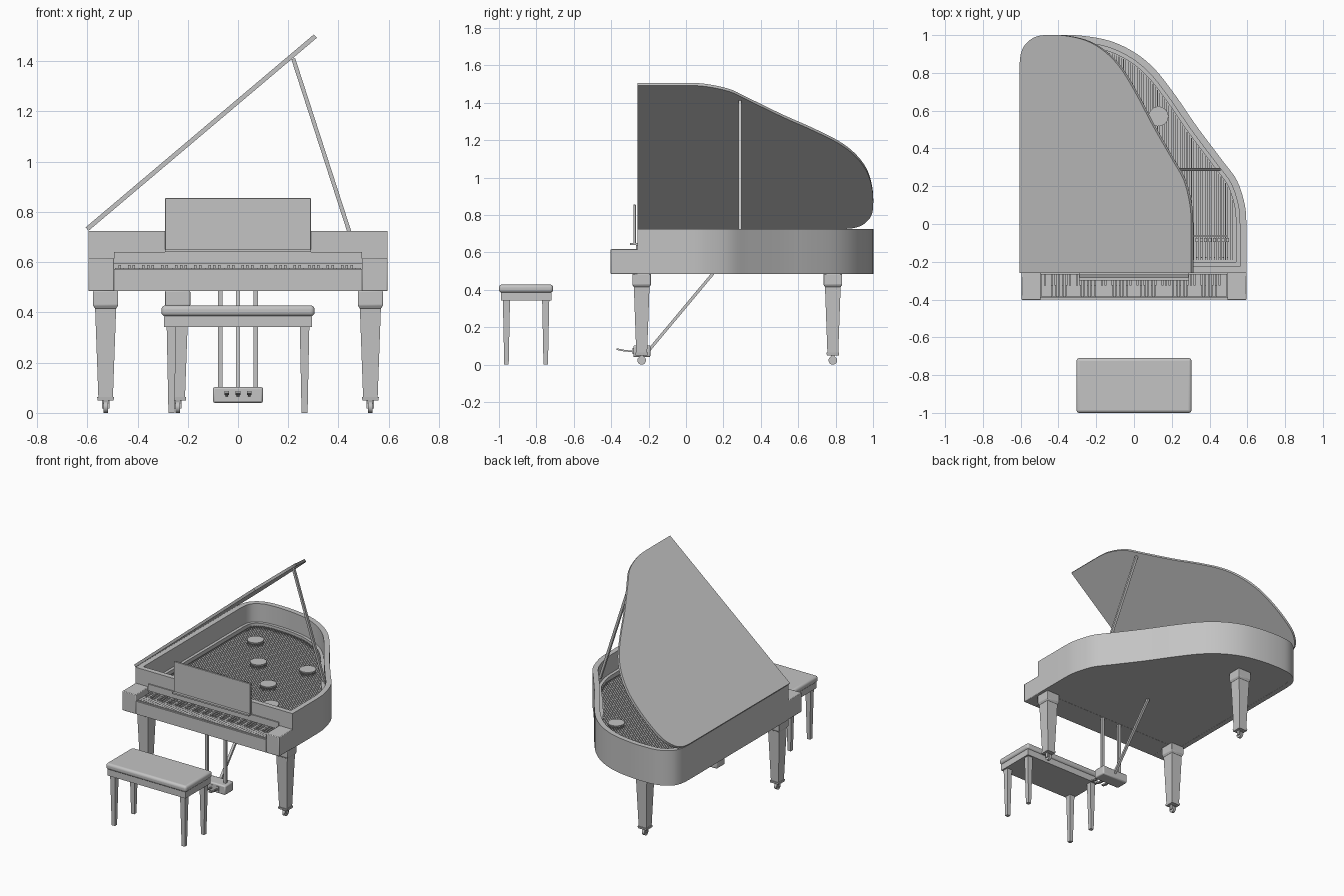
import bpy, bmesh, math
from mathutils import Vector, Matrix

if "Cube" in bpy.data.objects:
    bpy.data.objects.remove(bpy.data.objects["Cube"], do_unlink=True)

GREY = (0.55, 0.55, 0.55, 1)
mat = bpy.data.materials.new("satin_grey")
mat.use_nodes = True
mat.diffuse_color = GREY
bsdf = next(n for n in mat.node_tree.nodes if n.type == 'BSDF_PRINCIPLED')
bsdf.inputs["Base Color"].default_value = GREY
parts = []


def finish(name, bm, bevel=0, segments=2):
    bmesh.ops.recalc_face_normals(bm, faces=bm.faces)
    me = bpy.data.meshes.new(name)
    bm.to_mesh(me)
    bm.free()
    me.materials.append(mat)
    ob = bpy.data.objects.new(name, me)
    bpy.context.collection.objects.link(ob)
    if bevel:
        mod = ob.modifiers.new("soft_edges", 'BEVEL')
        mod.width, mod.segments = bevel, segments
    parts.append(ob)
    return ob


def add_box(bm, lo, hi):
    lo, hi = Vector(lo), Vector(hi)
    m = Matrix.Translation((lo + hi) / 2) @ Matrix.Diagonal((*(hi - lo), 1))
    bmesh.ops.create_cube(bm, size=1, matrix=m)


def box(name, lo, hi, bevel=0, segments=2):
    bm = bmesh.new()
    add_box(bm, lo, hi)
    return finish(name, bm, bevel, segments)


def taper(name, x, y, levels, bevel=0):
    """Square post through (height, half width) levels."""
    bm = bmesh.new()
    rows = [[bm.verts.new((x + sx * h, y + sy * h, z))
             for sx, sy in ((-1, -1), (1, -1), (1, 1), (-1, 1))] for z, h in levels]
    for a, b in zip(rows, rows[1:]):
        for i in range(4):
            bm.faces.new((a[i], a[i - 1], b[i - 1], b[i]))
    bm.faces.new(rows[0])
    bm.faces.new(rows[-1])
    return finish(name, bm, bevel)


def rod(name, a, b, width, depth):
    a, b = Vector(a), Vector(b)
    bm = bmesh.new()
    rot = (b - a).to_track_quat('Z', 'Y').to_matrix().to_4x4()
    size = Matrix.Diagonal((width, depth, (b - a).length, 1))
    bmesh.ops.create_cube(bm, size=1, matrix=Matrix.Translation((a + b) / 2) @ rot @ size)
    return finish(name, bm)


def cylinder(name, centre, radius, depth, axis='Z', sides=24):
    bm = bmesh.new()
    rot = Matrix.Rotation(math.pi / 2, 4, axis) if axis != 'Z' else Matrix()
    bmesh.ops.create_cone(bm, cap_ends=True, segments=sides, radius1=radius, radius2=radius,
                          depth=depth, matrix=Matrix.Translation(centre) @ rot)
    return finish(name, bm)


def prism(name, pts, z0, z1):
    bm = bmesh.new()
    lo = [bm.verts.new((x, y, z0)) for x, y in pts]
    hi = [bm.verts.new((x, y, z1)) for x, y in pts]
    for i in range(len(pts)):
        bm.faces.new((lo[i], lo[i - 1], hi[i - 1], hi[i]))
    bm.faces.new(lo)
    bm.faces.new(hi)
    return finish(name, bm)


def ring(name, outer, inner, z0, z1):
    bm = bmesh.new()
    loops = [[bm.verts.new((x, y, z)) for x, y in pts]
             for pts, z in ((outer, z0), (outer, z1), (inner, z1), (inner, z0))]
    for k in range(4):
        a, b = loops[k], loops[(k + 1) % 4]
        for i in range(len(a)):
            bm.faces.new((a[i], a[i - 1], b[i - 1], b[i]))
    return finish(name, bm)


def smooth_path(ctrl, steps=5):
    pts = [Vector(p) for p in ctrl]
    pts = [pts[0]] + pts + [pts[-1]]
    out = []
    for p0, p1, p2, p3 in zip(pts, pts[1:], pts[2:], pts[3:]):
        for s in range(steps):
            t = s / steps
            out.append(0.5 * (2 * p1 + (p2 - p0) * t + (2 * p0 - 5 * p1 + 4 * p2 - p3) * t * t
                              + (3 * p1 - p0 - 3 * p2 + p3) * t ** 3))
    return out + [pts[-1]]


def inset(pts, d):
    """Shrink an anticlockwise outline by mitred offset."""
    out = []
    for i, p in enumerate(pts):
        e0 = (p - pts[i - 1]).normalized()
        e1 = (pts[(i + 1) % len(pts)] - p).normalized()
        n0, n1 = Vector((-e0.y, e0.x)), Vector((-e1.y, e1.x))
        out.append(p + (n0 + n1) * d / (1 + n0.dot(n1)))
    return out


# Case: bent rim, soundboard and inner ledge
FRONT, SIDE, TOP, BASE = -0.26, 0.595, 0.725, 0.485
bend = [(SIDE, 0), (.587, .1), (.545, .23), (.465, .34), (.33, .52), (.22, .68), (.11, .82),
        (0, .91), (-.13, .97), (-.28, .997), (-.42, 1), (-.5, .985), (-.56, .945), (-.587, .895),
        (-SIDE, .83)]
outline = [Vector((-SIDE, FRONT)), Vector((SIDE, FRONT))] + smooth_path(bend)
inner = inset(outline, 0.035)
ring("case_rim", outline, inner, BASE, TOP)
prism("soundboard", inset(outline, 0.03), BASE + 0.001, 0.56)
ring("inner_ledge", inset(outline, 0.034), inset(outline, 0.055), 0.555, 0.6)

# Raised lid, swung about the spine
lid = prism("lid", outline, 0, 0.018)
hinge = Vector((-SIDE, 0, TOP))
lid.data.transform(Matrix.Translation(hinge) @ Matrix.Rotation(-math.radians(40.2), 4, 'Y')
                   @ Matrix.Translation((SIDE, 0, 0)))
rod("lid_prop", (0.45, 0.288, 0.7), (0.22, 0.288, 1.41), 0.016, 0.016)

# Iron plate: strings, ringed openings, dampers and tuning pins
clip = inset(outline, 0.06)


def far_edge(x):
    """Rear limit of the clipped outline at x."""
    ys = [a.y + (b.y - a.y) * (x - a.x) / (b.x - a.x)
          for a, b in zip(clip, clip[1:] + clip[:1]) if (a.x - x) * (b.x - x) < 0]
    return max(ys)


bm = bmesh.new()
for i in range(88):
    x = -0.525 + i * 0.012
    add_box(bm, (x, -0.19, 0.583), (x + 0.003, far_edge(x), 0.586))
finish("strings", bm)
for x, y in ((-.385, .74), (-.185, .485), (.05, .255), (.13, .57), (.234, .02)):
    cylinder("plate_opening", (x, y, 0.575), 0.052, 0.03, sides=32)
bm, pins = bmesh.new(), bmesh.new()
for i in range(44):
    x = -0.51 + i * 0.0232
    add_box(bm, (x, -0.095, 0.58), (x + 0.016, -0.075, 0.61))
    add_box(pins, (x + 0.005, -0.18, 0.56), (x + 0.011, -0.174, 0.605))
finish("dampers", bm)
finish("tuning_pins", pins)
box("damper_rail", (-0.51, -0.068, 0.59), (0.49, -0.058, 0.612))
box("pin_block", (-0.55, -0.225, 0.55), (0.55, -0.2, 0.6))

# Keyboard between two arms
for s in (-1, 1):
    xs = sorted((s * 0.494, s * SIDE))
    box("key_arm", (xs[0], -0.403, BASE), (xs[1], FRONT + 0.01, 0.617), 0.004)
box("key_bed", (-0.495, -0.39, BASE), (0.495, FRONT + 0.01, 0.56))
box("key_slip", (-0.495, -0.4, BASE), (0.495, -0.388, 0.573))
white, black = bmesh.new(), bmesh.new()
pitch = 0.98 / 52
for i in range(52):
    x = -0.49 + i * pitch
    add_box(white, (x + 0.0008, -0.386, 0.558), (x + pitch - 0.0008, FRONT, 0.577))
    if i % 7 in (0, 2, 3, 5, 6) and i < 51:
        add_box(black, (x + pitch - 0.005, -0.325, 0.57), (x + pitch + 0.005, FRONT, 0.588))
finish("white_keys", white)
finish("black_keys", black)
box("fallboard", (-0.494, -0.268, 0.594), (0.494, FRONT, 0.64))

# Music desk
box("music_desk", (-0.29, -0.282, 0.645), (0.29, -0.268, 0.855), 0.002)
box("music_desk_lip", (-0.29, -0.3, 0.64), (0.29, FRONT, 0.65))

# Case legs on casters
for x, y in ((-0.527, -0.237), (0.527, -0.237), (-0.24, 0.785)):
    taper("leg_block", x, y, [(0.415, 0.042), (0.428, 0.05), (BASE, 0.05)], 0.003)
    taper("leg", x, y, [(0.062, 0.029), (0.42, 0.042)])
    taper("leg_foot", x, y, [(0.05, 0.032), (0.064, 0.034)])
    cylinder("caster_wheel", (x, y, 0.023), 0.023, 0.018, 'Y', 20)
    for s in (-1, 1):
        box("caster_fork", (x + s * 0.012 - 0.003, y - 0.01, 0.018),
            (x + s * 0.012 + 0.003, y + 0.01, 0.052))

# Pedal lyre
box("pedal_box", (-0.1, -0.282, 0.04), (0.1, -0.19, 0.103), 0.008)
for s in (-1, 1):
    box("lyre_post", (s * 0.07 - 0.009, -0.245, 0.1), (s * 0.07 + 0.009, -0.227, BASE + 0.005))
rod("lyre_brace", (0, -0.2, 0.075), (0, 0.145, 0.488), 0.016, 0.016)
for x in (-0.045, 0, 0.045):
    rod("pedal", (x, -0.27, 0.068), (x, -0.335, 0.076), 0.01, 0.008)
    rod("pedal_toe", (x, -0.33, 0.075), (x, -0.372, 0.083), 0.018, 0.009)
    box("pedal_slot", (x - 0.009, -0.286, 0.058), (x + 0.009, -0.28, 0.088))

# Bench
box("bench_cushion", (-0.305, -1, 0.385), (0.305, -0.71, 0.428), 0.016, 4)
box("bench_apron", (-0.295, -0.99, 0.342), (0.295, -0.72, 0.388))
for x in (-0.265, 0.265):
    for y in (-0.96, -0.75):
        taper("bench_leg", x, y, [(0, 0.012), (0.345, 0.019)])

# Smooth curves, crisp edges
bpy.ops.object.select_all(action='DESELECT')
for ob in parts:
    ob.select_set(True)
bpy.context.view_layer.objects.active = parts[0]
bpy.ops.object.shade_smooth_by_angle(angle=math.radians(30))
